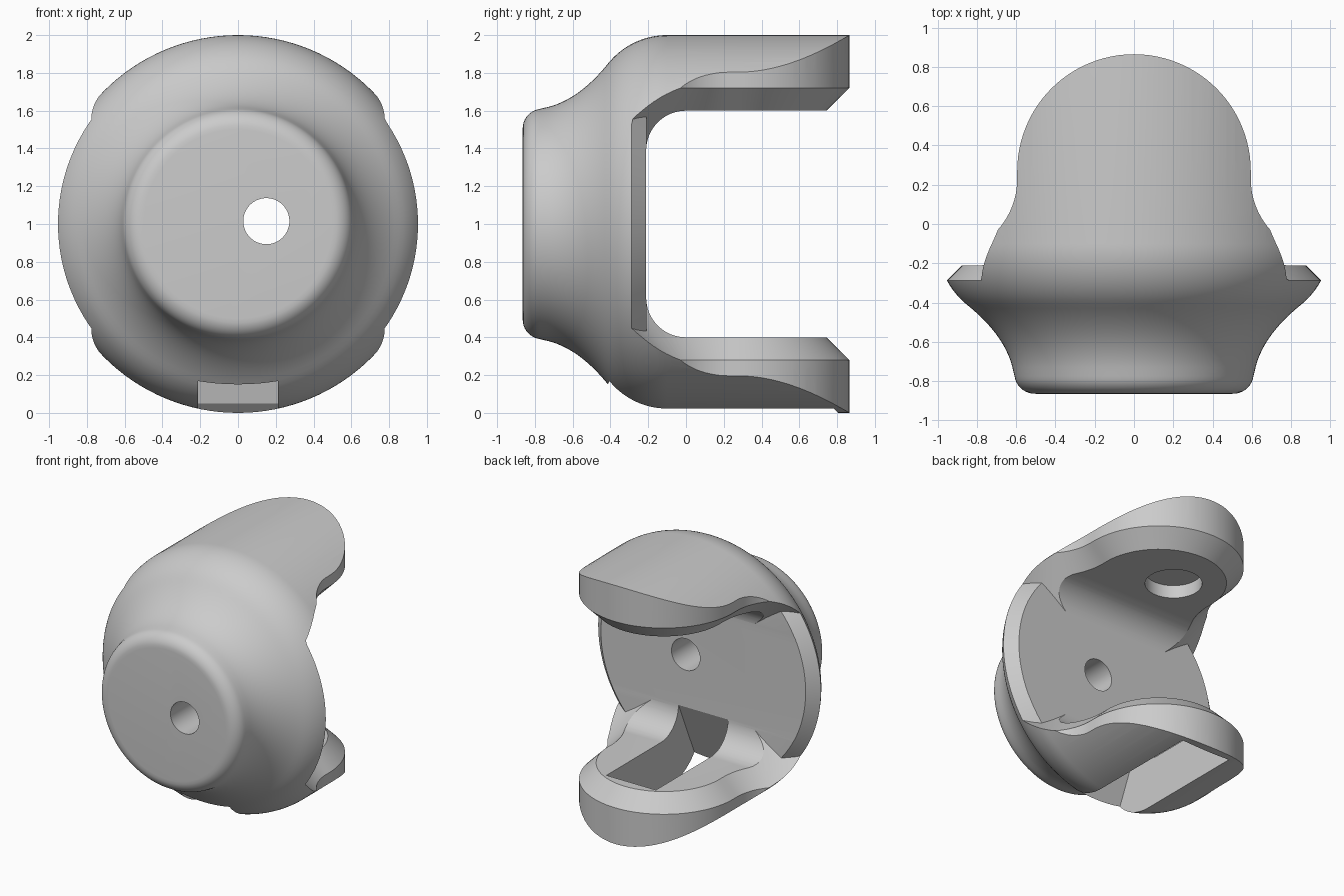
import bpy, bmesh
from math import sin, cos, pi, radians

if "Cube" in bpy.data.objects:
    bpy.data.objects.remove(bpy.data.objects["Cube"])


def loft(name, rings):
    """Closed solid skinned through rings of equal point count."""
    bm = bmesh.new()
    vs = [[bm.verts.new(p) for p in r] for r in rings]
    n = len(rings[0])
    for a, b in zip(vs, vs[1:]):
        for i in range(n):
            j = (i + 1) % n
            bm.faces.new((a[i], a[j], b[j], b[i]))
    bm.faces.new(vs[0][::-1])
    bm.faces.new(vs[-1])
    bmesh.ops.recalc_face_normals(bm, faces=bm.faces)
    me = bpy.data.meshes.new(name)
    bm.to_mesh(me)
    bm.free()
    ob = bpy.data.objects.new(name, me)
    bpy.context.collection.objects.link(ob)
    return ob


def revolve(name, profile, n=128, x=0, z=1):
    """Turned solid about a line along y; profile is (radius, y)."""
    return loft(name, [[(x + r * cos(2 * pi * i / n), y, z + r * sin(2 * pi * i / n))
                        for i in range(n)] for r, y in profile])


def extrude_x(name, pts, w):
    return loft(name, [[(x, y, z) for y, z in pts] for x in (-w, w)])


def arc(cx, cy, r, a0, a1, n):
    return [(cx + r * cos(radians(a0 + (a1 - a0) * i / n)),
             cy + r * sin(radians(a0 + (a1 - a0) * i / n))) for i in range(n + 1)]


def boolean(target, tool, op):
    tool.hide_render = True
    m = target.modifiers.new("cut", 'BOOLEAN')
    m.object, m.operation, m.solver = tool, op, 'EXACT'
    bpy.context.view_layer.objects.active = target
    bpy.ops.object.modifier_apply(modifier=m.name)
    bpy.data.objects.remove(tool)


# Turned outer envelope: rounded nose, concave flare, convex shoulder, cylinder
profile = [(0.5, -0.865)] + arc(0.505, -0.76, 0.105, -80, -8, 8)
p0, p1, p2 = (0.615, -0.75), (0.65, -0.572), (0.853, -0.41)
for i in range(17):
    t = i / 16
    profile.append(tuple((1 - t) ** 2 * a + 2 * t * (1 - t) * b + t * t * c
                         for a, b, c in zip(p0, p1, p2)))
profile += arc(0.6, -0.1, 0.4, -46, 0, 14) + [(1.0, 1.0)]
yoke = revolve("yoke", profile)


# Arm outline seen from above, inset by d (flared root, round tip)
def outline(d):
    right = [(0.985, -0.7)] + arc(0.985, 0.23, 0.39 + d, 270, 180, 24)
    tip = arc(0, 0.27, 0.595 - d, 0, 180, 48)
    return right + tip + [(-x, y) for x, y in reversed(right)]


# Chamfered disc plus the two chamfered arms limit the envelope
shape = revolve("limit", [(1.665, -1.0), (0.95, -0.285), (0.875, -0.21)])
for s in (1, -1):
    arm = loft("arm_limit", [[(x, y, 1 + s * h) for x, y in outline(d)]
                             for h, d in ((0.3, 0.42), (0.72, 0), (1.2, 0))])
    boolean(shape, arm, 'UNION')
boolean(yoke, shape, 'INTERSECT')

# Gap between the arms, filleted at the root
gap = [(1.2, 0.4)] + arc(0, 0.611, 0.211, 270, 180, 16)
gap += [(y, 2 - z) for y, z in reversed(gap)]
boolean(yoke, extrude_x("gap", gap, 1.3), 'DIFFERENCE')

# Through hole in the disc
boolean(yoke, revolve("disc_hole", [(0.122, -1.0), (0.122, 0.0)], 64, 0.15, 1.015),
        'DIFFERENCE')

# Blind bore in the upper arm
bore = loft("bore", [[(x, y, z) for x, y in arc(-0.085, 0.33, 0.2, 0, 354.375, 63)]
                     for z in (1.45, 1.7)])
boolean(yoke, bore, 'DIFFERENCE')

# Slanted rectangular slot through the lower arm
slot = [(-0.525, -0.1), (-0.19, 0.655), (0.615, 0.655), (0.67, 0.4),
        (0.755, 0.05), (0.905, -0.1)]
boolean(yoke, extrude_x("slot", slot, 0.212), 'DIFFERENCE')

bpy.ops.object.select_all(action='DESELECT')
yoke.select_set(True)
bpy.context.view_layer.objects.active = yoke
bpy.ops.object.shade_smooth_by_angle(angle=radians(25))
